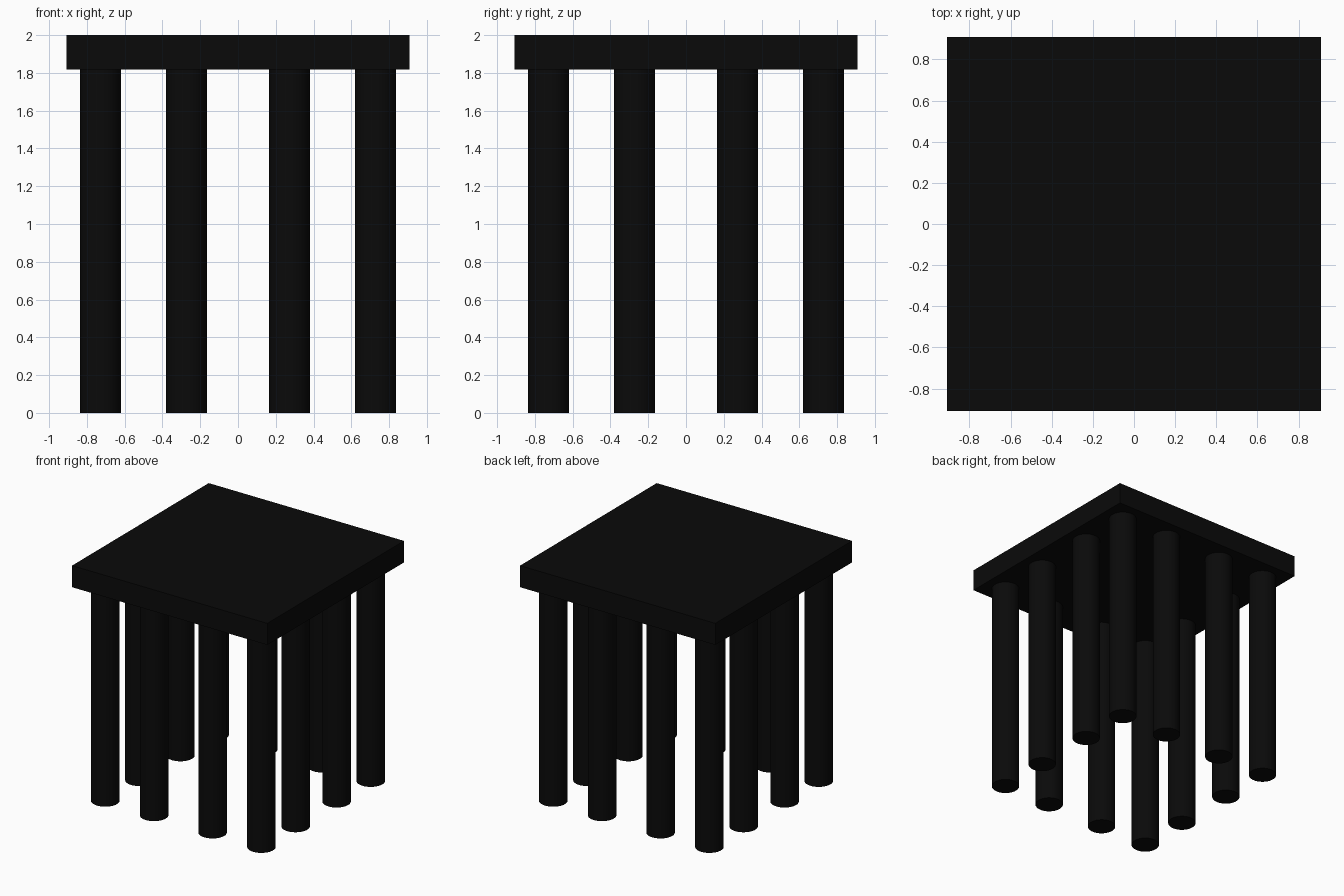
import bpy

if "Cube" in bpy.data.objects:
    bpy.data.objects.remove(bpy.data.objects["Cube"])

U = 2 / 11  # design unit: slab is 10 x 10 x 1, legs are 10 tall

black = bpy.data.materials.new("black")
black.diffuse_color = (0.003, 0.003, 0.003, 1)
black.use_nodes = True
black.node_tree.nodes["Principled BSDF"].inputs["Base Color"].default_value = black.diffuse_color

# Square slab top
bpy.ops.mesh.primitive_cube_add(size=1, location=(0, 0, 10.5 * U))
top = bpy.context.object
top.name = "table_top"
top.scale = (10 * U, 10 * U, U)
bpy.ops.object.transform_apply(location=False, rotation=False, scale=True)
top.data.materials.append(black)

# Twelve round legs around the perimeter, none inside
steps = (-4, -1.5, 1.5, 4)
for x in steps:
    for y in steps:
        if max(abs(x), abs(y)) < 4:
            continue
        bpy.ops.mesh.primitive_cylinder_add(vertices=48, radius=0.6 * U, depth=10 * U,
                                            location=(x * U, y * U, 5 * U))
        leg = bpy.context.object
        leg.name = "leg"
        leg.data.materials.append(black)
        bpy.ops.object.shade_smooth_by_angle()
